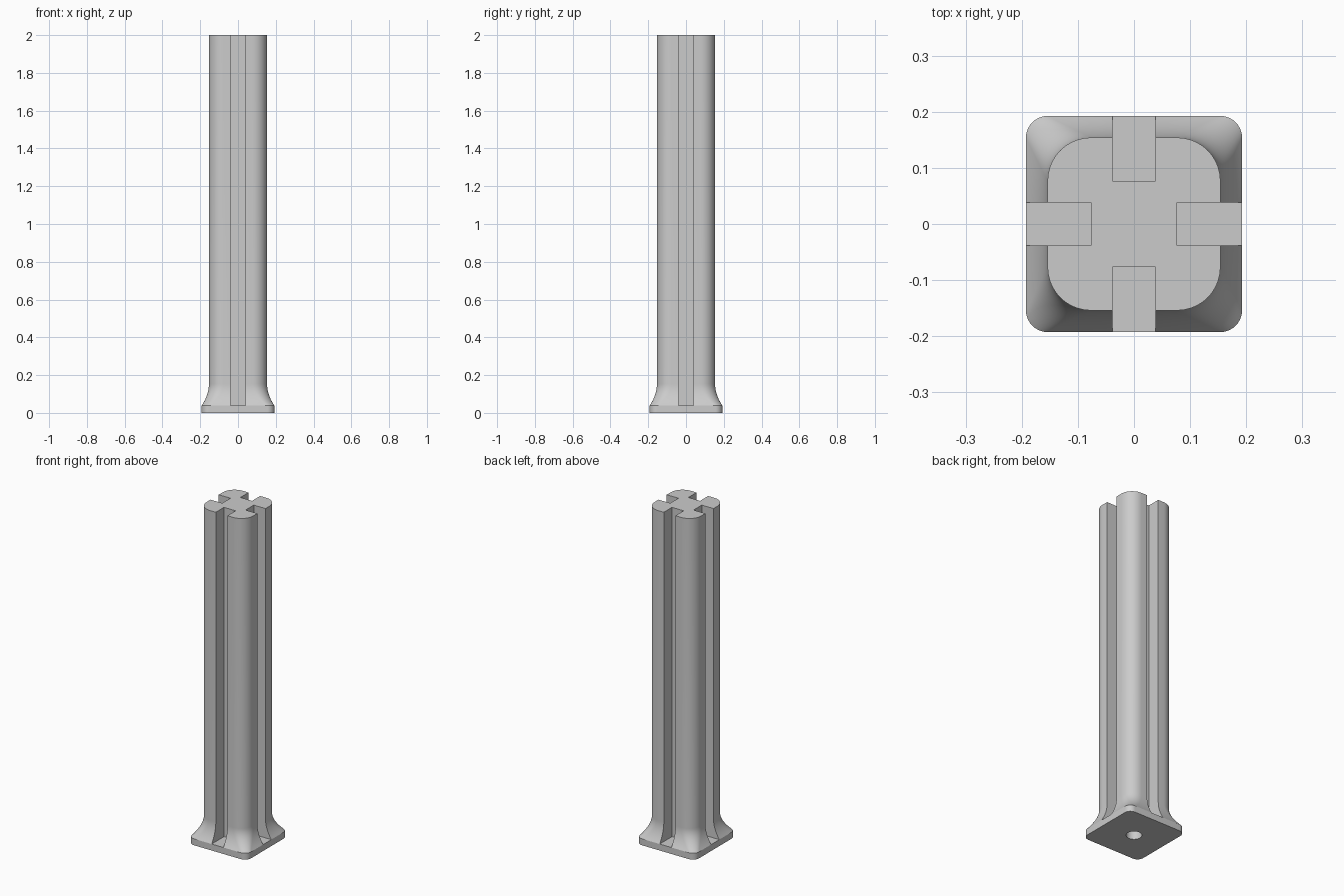
import bpy, bmesh
from math import sin, cos, pi
from mathutils import Matrix

if "Cube" in bpy.data.objects:
    bpy.data.objects.remove(bpy.data.objects["Cube"], do_unlink=True)

UNIT = 0.0385          # base thickness, slot half width and base corner radius
BASE, POST = 5 * UNIT, 4 * UNIT
FLARE_TOP, TOP = 4 * UNIT, 2.0
ARC, STEPS = 10, 12

grey = bpy.data.materials.new("light grey")
grey.use_nodes = True
grey.diffuse_color = (0.6, 0.6, 0.6, 1)
grey.node_tree.nodes["Principled BSDF"].inputs["Base Color"].default_value = (0.6, 0.6, 0.6, 1)


def finish(bm, name):
    bmesh.ops.recalc_face_normals(bm, faces=bm.faces)
    mesh = bpy.data.meshes.new(name)
    bm.to_mesh(mesh)
    bm.free()
    mesh.materials.append(grey)
    obj = bpy.data.objects.new(name, mesh)
    bpy.context.collection.objects.link(obj)
    return obj


def ring(bm, half, radius, z):
    """Rounded square outline at height z."""
    verts = []
    for quarter in range(4):
        turn = Matrix.Rotation(quarter * pi / 2, 3, "Z")
        for i in range(ARC + 1):
            a = i / ARC * pi / 2
            c = half - radius
            verts.append(bm.verts.new(turn @ Matrix.Translation((c, c, z)).to_translation()
                                      + turn @ Matrix.Translation((radius * cos(a), radius * sin(a), 0)).to_translation()))
    return verts


# Post: base plate, curved flare, then straight shaft
bm = bmesh.new()
rings = [ring(bm, BASE, UNIT, 0)]
for i in range(STEPS + 1):
    t = i / STEPS
    spread = (1 - t) ** 2
    rings.append(ring(bm, POST + UNIT * spread, UNIT * (2 - spread), UNIT + (FLARE_TOP - UNIT) * t))
rings.append(ring(bm, POST, 2 * UNIT, TOP))
for low, high in zip(rings, rings[1:]):
    for i in range(len(low)):
        j = (i + 1) % len(low)
        bm.faces.new((low[i], low[j], high[j], high[i]))
bm.faces.new(rings[0][::-1])
bm.faces.new(rings[-1])
post = finish(bm, "slotted_post")

# Cutters: four side slots and a blind hole underneath
bm = bmesh.new()
for quarter in range(4):
    place = (Matrix.Rotation(quarter * pi / 2, 4, "Z")
             @ Matrix.Translation((2 * UNIT + 0.15, 0, UNIT + 1.1))
             @ Matrix.Diagonal((0.3, 2 * UNIT, 2.2, 1)))
    bmesh.ops.create_cube(bm, size=1, matrix=place)
slots = finish(bm, "slot_cutter")

bm = bmesh.new()
bmesh.ops.create_cone(bm, cap_ends=True, segments=40, radius1=0.042, radius2=0.042, depth=0.6)
hole = finish(bm, "hole_cutter")

for cutter in (slots, hole):
    cutter.hide_render = True
    mod = post.modifiers.new(cutter.name, "BOOLEAN")
    mod.operation, mod.solver, mod.object = "DIFFERENCE", "EXACT", cutter

# Apply the cuts and shade
bpy.ops.object.select_all(action="DESELECT")
post.select_set(True)
bpy.context.view_layer.objects.active = post
for mod in list(post.modifiers):
    bpy.ops.object.modifier_apply(modifier=mod.name)
for cutter in (slots, hole):
    bpy.data.objects.remove(cutter, do_unlink=True)
bpy.ops.object.shade_smooth_by_angle(angle=pi / 6)
